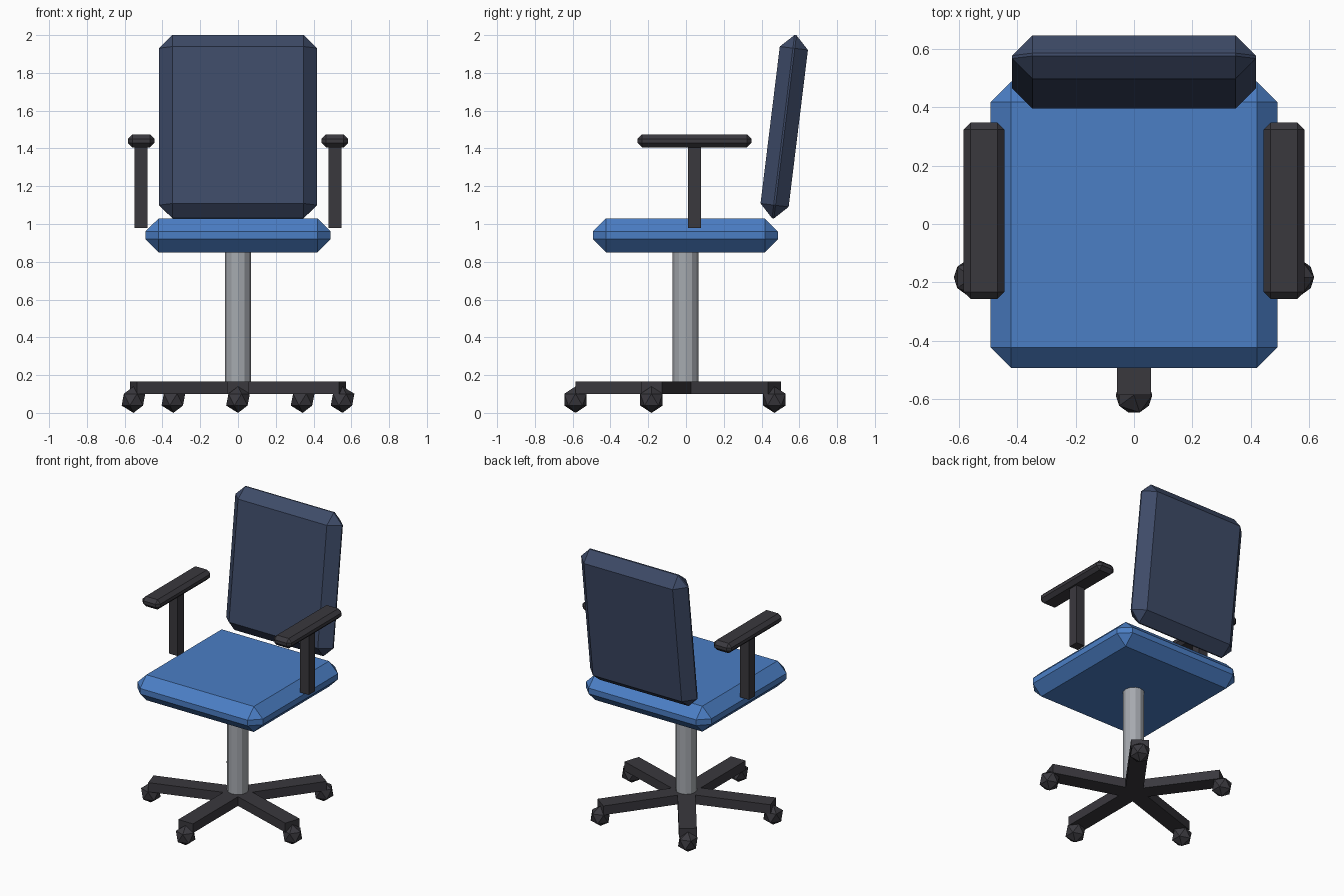
import bpy, bmesh, math
from mathutils import Matrix, Vector

if "Cube" in bpy.data.objects:
    bpy.data.objects.remove(bpy.data.objects["Cube"])

CY = -0.003  # depth of the chair's central axis


def material(name, rgb):
    m = bpy.data.materials.new(name)
    m.diffuse_color = (*rgb, 1)
    m.use_nodes = True
    m.node_tree.nodes["Principled BSDF"].inputs["Base Color"].default_value = m.diffuse_color
    return m


BLUE = material("seat blue", (0.07, 0.21, 0.56))
NAVY = material("back navy", (0.048, 0.07, 0.138))
GREY = material("column grey", (0.38, 0.40, 0.43))
DARK = material("dark plastic", (0.042, 0.040, 0.048))


def finish(bm, name, mat, matrix=Matrix()):
    bmesh.ops.transform(bm, matrix=matrix, verts=bm.verts)
    bmesh.ops.recalc_face_normals(bm, faces=bm.faces)
    mesh = bpy.data.meshes.new(name)
    bm.to_mesh(mesh)
    bm.free()
    mesh.materials.append(mat)
    ob = bpy.data.objects.new(name, mesh)
    bpy.context.collection.objects.link(ob)
    return ob


def box(name, size, mat, matrix, bevel=0, taper=0):
    """Chamfered box; taper narrows the top and widens the bottom per side."""
    bm = bmesh.new()
    bmesh.ops.create_cube(bm, size=1)
    for v in bm.verts:
        top = 1 if v.co.z > 0 else -1
        v.co = Vector(a * b for a, b in zip(v.co, size))
        v.co.x -= math.copysign(taper * top, v.co.x)
    if bevel:
        bmesh.ops.bevel(bm, geom=bm.edges[:], offset=bevel, segments=1,
                        affect='EDGES', profile=0.5)
    return finish(bm, name, mat, matrix)


def at(x, y, z):
    return Matrix.Translation((x, y, z))


# Seat cushion and reclined back
box("seat", (0.98, 0.98, 0.18), BLUE, at(0, CY, 0.94), bevel=0.07)
box("backrest", (0.88, 0.15, 0.977), NAVY,
    at(0, 0.52, 1.515) @ Matrix.Rotation(math.radians(-7), 4, 'X'),
    bevel=0.07, taper=0.023)

# Twelve-sided column
bm = bmesh.new()
bmesh.ops.create_cone(bm, cap_ends=True, segments=12, radius1=0.068,
                      radius2=0.068, depth=0.74)
finish(bm, "column", GREY, at(0, CY, 0.48))

# Armrests on both sides
for side, s in (("left", -1), ("right", 1)):
    box(side + "_arm_post", (0.068, 0.068, 0.43), DARK, at(s * 0.513, 0.045, 1.195))
    box(side + "_arm_pad", (0.14, 0.603, 0.07), DARK, at(s * 0.513, 0.045, 1.44),
        bevel=0.024)

# Five-legged base with faceted casters, one leg pointing forward
for i in range(5):
    turn = at(0, CY, 0) @ Matrix.Rotation(math.radians(-90 + 72 * i), 4, 'Z')
    box(f"base_leg_{i + 1}", (0.582, 0.115, 0.065), DARK, turn @ at(0.291, 0, 0.133))
    bm = bmesh.new()
    bmesh.ops.create_icosphere(bm, subdivisions=1, radius=0.07)
    finish(bm, f"caster_{i + 1}", DARK, Matrix.Translation(turn @ Vector((0.582, 0, 0.07))))
